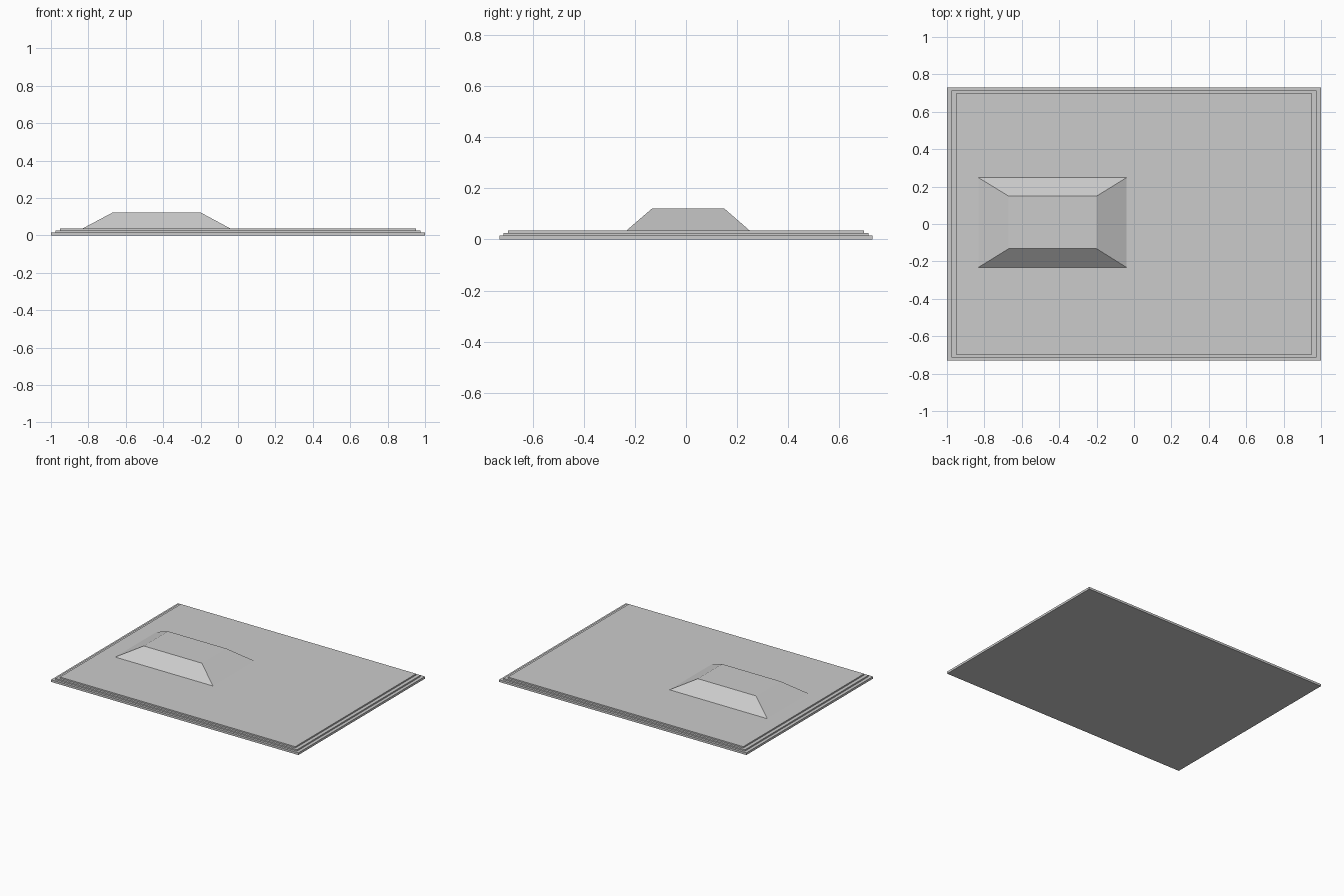
import bpy, bmesh

if "Cube" in bpy.data.objects:
    bpy.data.objects.remove(bpy.data.objects["Cube"])


def rect(x0, x1, y0, y1, z):
    return [(x0, y0, z), (x1, y0, z), (x1, y1, z), (x0, y1, z)]


def loft(name, rings, cap_bottom=False, cap_top=False):
    """Skin a stack of rectangles, listed from the bottom up."""
    bm = bmesh.new()
    loops = [[bm.verts.new(p) for p in r] for r in rings]
    for a, b in zip(loops, loops[1:]):
        for i in range(4):
            j = (i + 1) % 4
            bm.faces.new((a[i], a[j], b[j], b[i]))
    if cap_bottom:
        bm.faces.new(loops[0][::-1])
    if cap_top:
        bm.faces.new(loops[-1])
    mesh = bpy.data.meshes.new(name)
    bm.to_mesh(mesh)
    bm.free()
    obj = bpy.data.objects.new(name, mesh)
    bpy.context.collection.objects.link(obj)
    return obj


# Off-centre mound outline, shared by the base opening and the mound
TOP_Z = 0.036
foot = rect(-0.832, -0.04, -0.232, 0.248, TOP_Z)
crown = rect(-0.67, -0.20, -0.132, 0.149, 0.122)

# Three-step base slab, its top surface running in to the mound's foot
steps = [(1.0, 0.731, 0.0, 0.016),
         (0.977, 0.714, 0.016, 0.026),
         (0.952, 0.698, 0.026, TOP_Z)]
rings = [rect(-x, x, -y, y, z) for x, y, z0, z1 in steps for z in (z0, z1)]
loft("stepped_base", rings + [foot], cap_bottom=True)

# Flat-topped mound with sloping sides
loft("sloped_mound", [foot, crown], cap_top=True)
